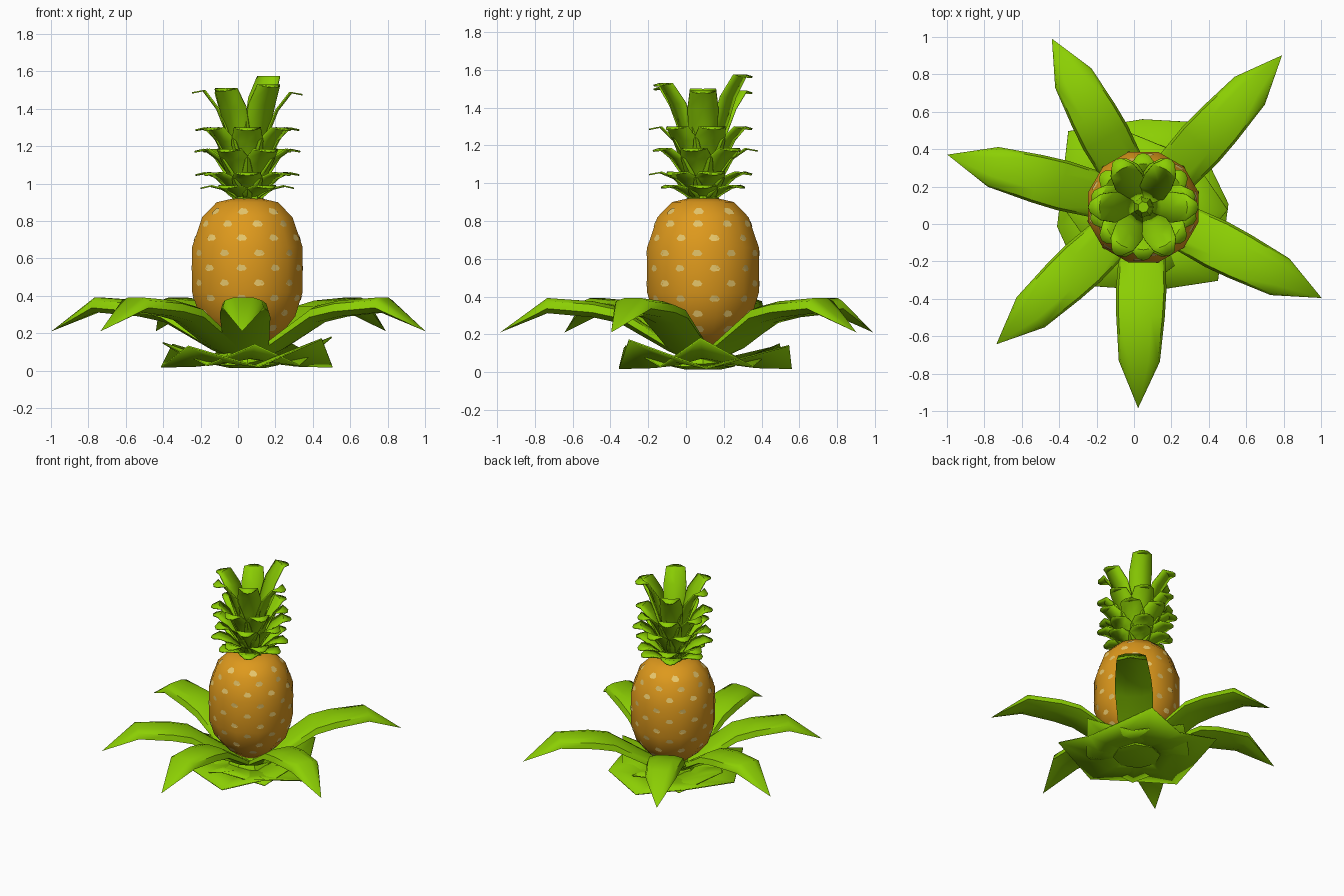
import bpy, bmesh, math
from math import sin, cos, pi, radians
from mathutils import Vector
from mathutils.bvhtree import BVHTree

if "Cube" in bpy.data.objects:
    bpy.data.objects.remove(bpy.data.objects["Cube"])

CX, CY = 0.05, 0.09


def material(name, rgb):
    m = bpy.data.materials.new(name)
    m.diffuse_color = (*rgb, 1)
    m.use_nodes = True
    m.node_tree.nodes["Principled BSDF"].inputs["Base Color"].default_value = m.diffuse_color
    return m


GREEN = material("leaf green", (0.26, 0.62, 0.001))
ORANGE = material("fruit orange", (0.73, 0.32, 0.012))
CREAM = material("pale spots", (0.80, 0.57, 0.15))


def finish(bm, name, mat, angle=40, recalc=True):
    if recalc:
        bmesh.ops.recalc_face_normals(bm, faces=bm.faces)
    me = bpy.data.meshes.new(name)
    bm.to_mesh(me)
    bm.free()
    me.materials.append(mat)
    me.polygons.foreach_set("use_smooth", [True] * len(me.polygons))
    me.set_sharp_from_angle(angle=radians(angle))
    ob = bpy.data.objects.new(name, me)
    bpy.context.collection.objects.link(ob)
    return ob


def thicken(ob, t):
    mod = ob.modifiers.new("thickness", "SOLIDIFY")
    mod.thickness, mod.offset = t, 0


def place(ang, r, side, z, c=(CX, CY)):
    """Point at radius r along a direction, shifted sideways."""
    a = radians(ang)
    return Vector((c[0] + r * cos(a) - side * sin(a), c[1] + r * sin(a) + side * cos(a), z))


def lathe(bm, profile, n, phase=0):
    rings = [[bm.verts.new(place(phase + 360 * i / n, r, 0, z)) for i in range(n)] for r, z in profile]
    for a, b in zip(rings, rings[1:]):
        for i in range(n):
            j = (i + 1) % n
            bm.faces.new((a[i], a[j], b[j], b[i]))
    bm.faces.new(rings[0][::-1])
    bm.faces.new(rings[-1])


# Fruit body
bm = bmesh.new()
lathe(bm, [(0.10, 0.13), (0.19, 0.20), (0.265, 0.29), (0.306, 0.42), (0.306, 0.66),
           (0.25, 0.82), (0.17, 0.90), (0.08, 0.92)], 12, 15)
bmesh.ops.recalc_face_normals(bm, faces=bm.faces)
tree = BVHTree.FromBMesh(bm)
finish(bm, "fruit_body", ORANGE)

# Pale spots: thin plates projected on to the fruit, in staggered rows
bm = bmesh.new()


def on_fruit(deg, z):
    d = Vector((cos(radians(deg)), sin(radians(deg)), 0))
    hit, nor, _, _ = tree.ray_cast(Vector((CX, CY, z)) + d, -d)
    return hit + nor * 0.003


for row, z in enumerate((0.23, 0.31, 0.39, 0.47, 0.55, 0.63, 0.71, 0.785, 0.85)):
    n = 10 if 0.3 < z < 0.8 else 8
    rad = (on_fruit(0, z) - Vector((CX, CY, z))).length
    for k in range(n):
        mid = -96 + 360 * (k + 0.5 * (row % 2)) / n
        hub = bm.verts.new(on_fruit(mid, z))
        rim = []
        for du, dv in ((-0.028, -0.005), (-0.012, -0.017), (0.018, -0.015),
                       (0.028, -0.003), (0.014, 0.015), (-0.014, 0.017)):
            rim.append(bm.verts.new(on_fruit(mid + math.degrees(du / rad), z + dv)))
        for i in range(6):
            bm.faces.new((hub, rim[i], rim[(i + 1) % 6]))
finish(bm, "fruit_spots", CREAM, recalc=False)

# Long arching leaves: closed section with flat back and dropped sides
LEAF = [(0.04, 0.09, 0.07, 0.04), (0.18, 0.17, 0.12, 0.06), (0.44, 0.345, 0.135, 0.085),
        (0.58, 0.375, 0.13, 0.085), (0.82, 0.392, 0.11, 0.08)]
SECTION = [(-1, -0.7), (-0.9, -0.2), (-0.45, 0), (0.45, 0), (0.9, -0.2), (1, -0.7), (0.4, -1), (-0.4, -1)]
bm = bmesh.new()
for ang, length in ((165, 1.085), (118.5, 1.025), (47.6, 1.10), (-27, 1.07), (-91.5, 1.075), (223, 1.075)):
    s = length / 1.07
    rings = [[bm.verts.new(place(ang, r * s, u * w, z + v * h)) for u, v in SECTION] for r, z, w, h in LEAF]
    for a, b in zip(rings, rings[1:]):
        for i in range(8):
            j = (i + 1) % 8
            bm.faces.new((a[i], a[j], b[j], b[i]))
    bm.faces.new(rings[0])
    tip = bm.verts.new(place(ang, length, 0, 0.21))
    for i in range(8):
        bm.faces.new((rings[-1][i], rings[-1][(i + 1) % 8], tip))
finish(bm, "long_leaves", GREEN, 50)

# Ground leaves: a skirt whose rim runs between low edges and raised corner tips
RIM = [(1, 0.46, 0.02), (61, 0.51, 0.14), (90, 0.46, 0.02), (135, 0.56, 0.14),
       (194, 0.47, 0.02), (234, 0.53, 0.13), (278, 0.46, 0.02), (315, 0.57, 0.17)]
C = (0.045, 0.10)
for name, turn, scale, lift in (("ground_leaves_outer", 0, 1, 0), ("ground_leaves_inner", 42, 0.8, 0.015)):
    bm = bmesh.new()
    loops = [[bm.verts.new(place(a + turn, 0.09, 0, 0.05 + lift, C)) for a, r, z in RIM],
             [bm.verts.new(place(a + turn, 0.27 * scale, 0, 0.02 + 0.25 * z + lift, C)) for a, r, z in RIM],
             [bm.verts.new(place(a + turn, r * scale, 0, z + lift * 0.6, C)) for a, r, z in RIM]]
    for a, b in zip(loops, loops[1:]):
        for i in range(8):
            j = (i + 1) % 8
            bm.faces.new((a[i], a[j], b[j], b[i]))
    thicken(finish(bm, name, GREEN, 35), 0.008)

# Short stem where the leaves meet
bm = bmesh.new()
lathe(bm, [(0.10, 0.015), (0.17, 0.03), (0.15, 0.09), (0.08, 0.16)], 8)
finish(bm, "leaf_stem", GREEN, 30)

# Crown core
bm = bmesh.new()
lathe(bm, [(0.09, 0.90), (0.07, 1.0), (0.055, 1.15), (0.03, 1.24)], 7)
finish(bm, "crown_core", GREEN)

# Crown leaves in rising layers, broad and blunt, curling outwards
bm = bmesh.new()


def crown_leaf(ang, base, top, reach, width):
    h, k = top - base, reach / 0.28
    path = [(0.05, base, 0.6), (0.095 * k, base + 0.38 * h, 0.9), (0.155 * k, base + 0.76 * h, 1.0),
            (0.225 * k, top - 0.004, 0.85), (reach, top - 0.015, 0.35)]
    rows = []
    for r, z, w in path:
        w *= width
        rows.append([bm.verts.new(place(ang, r - dip, s * w, z + 0.2 * dip))
                     for s, dip in ((-1, 0.01), (0, 0), (1, 0.01))])
    for a, b in zip(rows, rows[1:]):
        for i in range(2):
            bm.faces.new((a[i], a[i + 1], b[i + 1], b[i]))


for count, phase, base, top, reach, width in (
        (6, -60, 0.91, 0.99, 0.25, 0.08), (7, -90, 0.92, 1.06, 0.285, 0.082),
        (7, -64, 0.96, 1.185, 0.29, 0.085), (7, -90, 1.0, 1.30, 0.285, 0.085)):
    for k in range(count):
        crown_leaf(phase + 360 * k / count, base, top, reach, width)
for ang, top in ((0, 1.49), (60, 1.575), (120, 1.49), (180, 1.50), (240, 1.51), (300, 1.53)):
    crown_leaf(ang, 1.08, top, 0.295, 0.082)
thicken(finish(bm, "crown_leaves", GREEN), 0.008)
